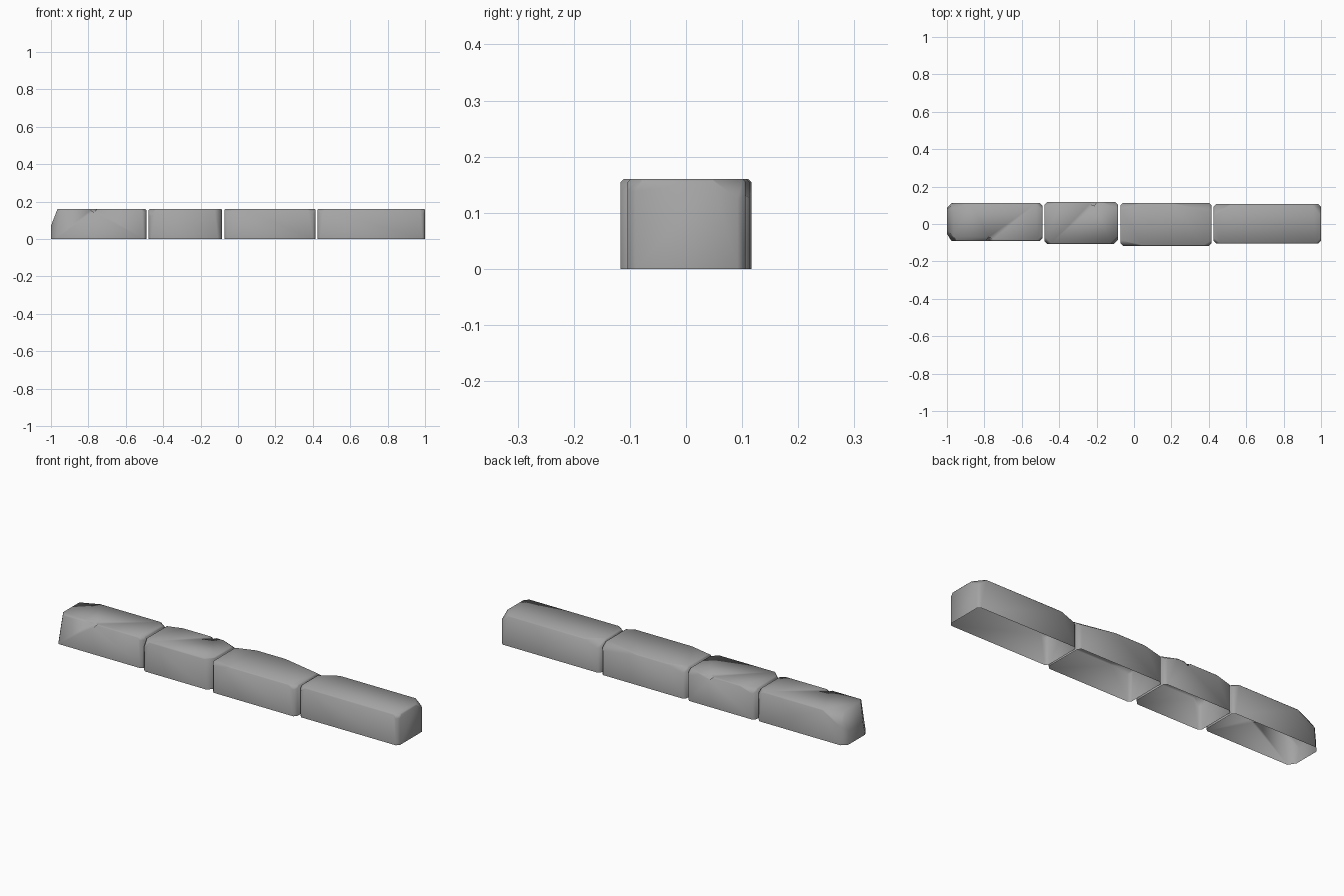
import bpy, bmesh
from mathutils import Vector

if "Cube" in bpy.data.objects:
    bpy.data.objects.remove(bpy.data.objects["Cube"])

H = 0.16

# dark grey stone
STONE = bpy.data.materials.new("stone_grey")
STONE.diffuse_color = (0.37, 0.37, 0.37, 1)
STONE.use_nodes = True
STONE.node_tree.nodes["Principled BSDF"].inputs["Base Color"].default_value = STONE.diffuse_color


def plane_cut(bm, co, no):
    # slice off everything beyond the plane and cap the hole
    geom = bm.verts[:] + bm.edges[:] + bm.faces[:]
    bmesh.ops.bisect_plane(bm, geom=geom, plane_co=co, plane_no=no, clear_outer=True)
    rim = [e for e in bm.edges if e.is_boundary]
    if rim:
        bmesh.ops.holes_fill(bm, edges=rim, sides=0)


def chip_corner(bm, box, sx, sy, dx, dy, dz):
    # plane through three points set back from a top corner
    x0, x1, y0, y1 = box
    corner = Vector((x1 if sx > 0 else x0, y1 if sy > 0 else y0, H))
    n = Vector((sx / dx, sy / dy, 1 / dz)).normalized()
    plane_cut(bm, corner - Vector((0, 0, dz)), n)


def notch(block, x, y, sy):
    # small wedge-shaped nick in a long top edge
    bpy.ops.mesh.primitive_cone_add(vertices=4, radius1=0.055, radius2=0, depth=0.09,
                                    location=(x, y + sy * 0.005, H + 0.008),
                                    rotation=(sy * 0.8, 3.14, 0.3))
    cutter = bpy.context.object
    cutter.hide_render = True
    mod = block.modifiers.new("nick", 'BOOLEAN')
    mod.operation = 'DIFFERENCE'
    mod.object = cutter
    bpy.context.view_layer.objects.active = block
    bpy.ops.object.modifier_apply(modifier=mod.name)
    bpy.data.objects.remove(cutter)


def stone(name, box, chips, nick=None):
    x0, x1, y0, y1 = box
    bm = bmesh.new()
    bmesh.ops.create_cube(bm, size=1)
    for v in bm.verts:
        v.co = Vector((x1 if v.co.x > 0 else x0, y1 if v.co.y > 0 else y0,
                       H if v.co.z > 0 else 0))
    # worn upright edges, then worn top rim
    upright = [e for e in bm.edges if abs(e.verts[0].co.z - e.verts[1].co.z) > 0.1]
    bmesh.ops.bevel(bm, geom=upright, offset=0.014, segments=1, affect='EDGES')
    rim = [e for e in bm.edges if min(v.co.z for v in e.verts) > H - 1e-4]
    bmesh.ops.bevel(bm, geom=rim, offset=0.005, segments=1, affect='EDGES')
    for c in chips:
        chip_corner(bm, box, *c)
    me = bpy.data.meshes.new(name)
    bm.to_mesh(me)
    bm.free()
    ob = bpy.data.objects.new(name, me)
    bpy.context.collection.objects.link(ob)
    if nick:
        notch(ob, *nick)
    # underside is open
    bm = bmesh.new()
    bm.from_mesh(ob.data)
    base = [f for f in bm.faces if all(v.co.z < 1e-4 for v in f.verts)]
    bmesh.ops.delete(bm, geom=base, context='FACES_ONLY')
    # triangulated tops keep the smooth shading even
    bmesh.ops.triangulate(bm, faces=[f for f in bm.faces if len(f.verts) > 4],
                          ngon_method='BEAUTY')
    for f in bm.faces:
        f.smooth = True
        f.material_index = 0
    bm.to_mesh(ob.data)
    bm.free()
    ob.data.materials.clear()
    ob.data.materials.append(STONE)


# row of four worn kerb stones
stone("kerb_stone_left", (-1.0, -0.49, -0.09, 0.113),
      [(-1, -1, 0.05, 0.08, 0.3), (-1, 1, 0.04, 0.04, 0.5),
       (-1, 1, 0.035, 50, 0.09), (-1, 1, 0.14, 0.06, 0.08),
       (1, 1, 0.04, 0.04, 0.03), (1, -1, 0.03, 0.03, 0.03)],
      (-0.77, -0.09, -1))
stone("kerb_stone_mid_left", (-0.478, -0.085, -0.107, 0.1165),
      [(-1, 1, 0.1, 0.03, 0.03), (1, 1, 0.09, 0.04, 0.03),
       (1, -1, 0.04, 0.04, 0.4), (-1, -1, 0.04, 0.04, 0.06)],
      (-0.22, 0.1165, 1))
stone("kerb_stone_mid_right", (-0.073, 0.415, -0.1165, 0.113),
      [(1, 1, 0.24, 0.05, 0.035), (-1, 1, 0.12, 0.04, 0.03),
       (-1, -1, 0.14, 0.03, 0.02), (1, -1, 0.05, 0.03, 0.03)])
stone("kerb_stone_right", (0.425, 1.0, -0.104, 0.106),
      [(-1, 1, 0.1, 0.065, 0.04), (1, 1, 0.05, 0.065, 0.045),
       (1, -1, 0.03, 0.03, 0.04), (-1, -1, 0.04, 0.03, 0.03)])
